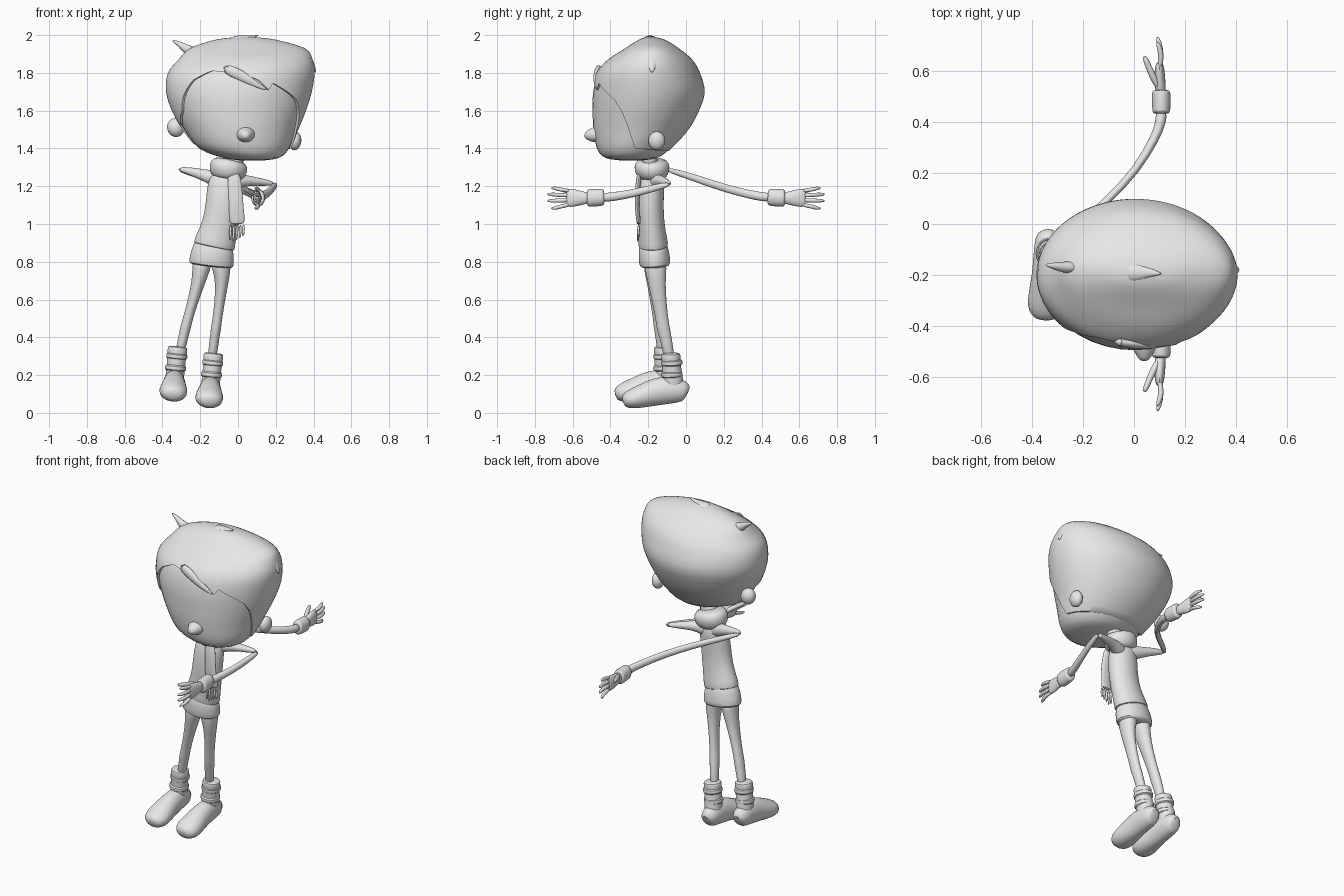
import bpy, bmesh, math
from mathutils import Vector, Matrix

grey = bpy.data.materials.new("plain_grey")
grey.diffuse_color = (0.8, 0.8, 0.8, 1)


def finish(name, bm, subsurf=0, angle=50):
    bmesh.ops.recalc_face_normals(bm, faces=bm.faces[:])
    me = bpy.data.meshes.new(name)
    bm.to_mesh(me)
    bm.free()
    me.materials.append(grey)
    for p in me.polygons:
        p.use_smooth = True
    me.set_sharp_from_angle(angle=math.radians(angle))
    ob = bpy.data.objects.new(name, me)
    bpy.context.collection.objects.link(ob)
    if subsurf:
        ob.modifiers.new("round", 'SUBSURF').levels = subsurf
        ob.modifiers["round"].render_levels = subsurf
    return ob


def skin(bm, rows, caps=True):
    """Bridge closed rows of points into a surface."""
    rows = [[bm.verts.new(p) for p in r] for r in rows]
    n = len(rows[0])
    for a, b in zip(rows, rows[1:]):
        for i in range(n):
            j = (i + 1) % n
            bm.faces.new((a[i], a[j], b[j], b[i]))
    if caps:
        bm.faces.new(rows[0])
        bm.faces.new(rows[-1])


def tube(name, rings, ref=(1, 0, 0), sides=14, subsurf=1):
    """Loft ellipses (x, y, z, radius along ref, other radius) along a path."""
    pts = [Vector(r[:3]) for r in rings]
    rows = []
    for i, r in enumerate(rings):
        t = (pts[min(i + 1, len(pts) - 1)] - pts[max(i - 1, 0)]).normalized()
        u = Vector(ref)
        u = (u - t * u.dot(t)).normalized()
        v = t.cross(u)
        rows.append([pts[i] + u * r[3] * math.cos(k * math.tau / sides)
                     + v * r[4] * math.sin(k * math.tau / sides) for k in range(sides)])
    bm = bmesh.new()
    skin(bm, rows)
    return finish(name, bm, subsurf)


def ball(name, center, size, tilt=0):
    bm = bmesh.new()
    m = Matrix.Translation(center) @ Matrix.Rotation(tilt, 4, 'Y') @ Matrix.Diagonal((*size, 1))
    bmesh.ops.create_uvsphere(bm, u_segments=20, v_segments=12, radius=1, matrix=m)
    return finish(name, bm)


# Head outline: height, left, right, front, back
OUTLINE = [(1.335, .03, .12, -.33, -.25), (1.35, -.08, .22, -.43, -.15),
           (1.40, -.21, .275, -.475, -.08), (1.5, -.29, .315, -.495, .01),
           (1.6, -.345, .355, -.50, .065), (1.7, -.375, .385, -.497, .095),
           (1.8, -.365, .40, -.47, .07), (1.87, -.31, .39, -.41, .03),
           (1.93, -.25, .35, -.32, -.04), (1.975, -.12, .2, -.25, -.11),
           (1.99, .0, .08, -.21, -.17)]


def outline(t):
    """Smooth curve through the outline rows."""
    t = max(0, min(len(OUTLINE) - 1.0001, t))
    i = int(t)
    f = t - i
    p = [OUTLINE[max(0, min(len(OUTLINE) - 1, i + k))] for k in (-1, 0, 1, 2)]
    return [b + .5 * f * (c - a + f * (2 * a - 5 * b + 4 * c - d + f * (3 * (b - c) + d - a)))
            for a, b, c, d in zip(*p)]


def head_point(t, deg, scale):
    z, l, r, f, b = outline(t)
    a = math.radians(deg)
    return Vector(((l + r) / 2 + (r - l) / 2 * scale * math.sin(a),
                   (f + b) / 2 - (b - f) / 2 * scale * math.cos(a), z))


TOP = len(OUTLINE) - 1
bm = bmesh.new()
skin(bm, [[head_point(TOP * j / 30, a, .98) for a in range(-180, 180, 9)] for j in range(31)])
finish("head", bm)

# Hair cap: lower edge follows a swept fringe (angle from the front, height)
HAIRLINE = [(-180, 1.385), (-120, 1.40), (-100, 1.43), (-86, 1.53), (-75, 1.53), (-58, 1.60),
            (-50, 1.68), (-40, 1.76), (-25, 1.81), (0, 1.80), (15, 1.76), (24, 1.71),
            (27, 1.745), (45, 1.69), (54, 1.66), (64, 1.60), (80, 1.47), (92, 1.40),
            (130, 1.39), (180, 1.385)]


def hairline_t(deg):
    for (a, za), (b, zb) in zip(HAIRLINE, HAIRLINE[1:]):
        if a <= deg <= b:
            z = za + (zb - za) * (deg - a) / (b - a)
            break
    return next(k / 200 for k in range(200 * TOP) if outline(k / 200)[0] >= z)


angles = range(-180, 180, 3)
low = [hairline_t(a) for a in angles]
rows = [[head_point(t, a, .95) for t, a in zip(low, angles)]]
for j in range(25):
    rows.append([head_point(t + (TOP - t) * j / 24, a, 1.015) for t, a in zip(low, angles)])
bm = bmesh.new()
skin(bm, rows, caps=False)
bm.verts.ensure_lookup_table()
bm.faces.new(bm.verts[-len(low):])
finish("hair", bm)

# Hair tufts
tube("left_tuft", [(-.22, -.17, 1.90, .03, .04), (-.275, -.17, 1.925, .022, .024),
                   (-.31, -.165, 1.955, .015, .015), (-.35, -.16, 1.972, .004, .004)], (0, 1, 0))
tube("crown_tuft", [(-.03, -.19, 1.96, .05, .04), (.02, -.19, 1.98, .035, .02),
                    (.06, -.19, 1.986, .018, .012), (.11, -.195, 2.0, .003, .003)], (0, 1, 0))
tube("right_tuft", [(.30, -.18, 1.91, .07, .05), (.36, -.18, 1.875, .05, .035),
                    (.395, -.18, 1.84, .025, .015), (.412, -.18, 1.80, .004, .004)], (0, 1, 0))
tube("fringe_lock", [(-.08, -.46, 1.83, .02, .03), (.02, -.475, 1.785, .018, .03),
                     (.09, -.475, 1.74, .014, .018), (.155, -.47, 1.71, .003, .004)], (0, 1, 0))

# Face features
ball("left_ear", (-.33, -.15, 1.51), (.045, .04, .05), -.3)
ball("right_ear", (.302, -.155, 1.44), (.033, .045, .05), .1)
tube("nose", [(.04, -.46, 1.475, .06, .05), (.04, -.492, 1.472, .045, .04),
              (.04, -.515, 1.47, .032, .03), (.04, -.532, 1.472, .02, .02),
              (.04, -.537, 1.473, .008, .008)])

# Neck, collar and torso
tube("neck", [(-.06, -.18, 1.22, .06, .05), (.0, -.2, 1.4, .06, .05)])
tube("collar", [(-.06, -.18, 1.235, .06, .06), (-.058, -.18, 1.25, .088, .08),
                (-.053, -.18, 1.285, .103, .095), (-.045, -.18, 1.32, .1, .093),
                (-.04, -.18, 1.345, .075, .07)], sides=20)
tube("jacket", [(-.058, -.18, 1.275, .05, .045), (-.066, -.18, 1.24, .088, .066),
                (-.072, -.185, 1.18, .094, .07), (-.078, -.19, 1.1, .094, .072),
                (-.092, -.185, 1.0, .096, .07), (-.12, -.175, .91, .108, .078),
                (-.127, -.173, .88, .114, .082), (-.128, -.173, .872, .09, .06)], sides=20)
tube("shorts", [(-.12, -.173, .91, .09, .06), (-.13, -.173, .88, .109, .079),
                (-.138, -.168, .82, .119, .084), (-.142, -.163, .782, .122, .084),
                (-.143, -.163, .774, .10, .07)], sides=20)

# Scarf end and its fringe
tube("scarf_end", [(-.025, -.245, 1.28, .035, .014), (-.015, -.256, 1.2, .038, .014),
                   (-.01, -.262, 1.1, .04, .012), (-.005, -.252, 1.03, .042, .012),
                   (-.004, -.25, .995, .042, .012)], sides=12)
for i in range(5):
    x = -.038 + i * .017
    z = .9 + .012 * abs(i - 1)
    tube("scarf_fringe", [(x, -.25, 1.0, .008, .008), (x - .002, -.252, .95, .008, .008),
                          (x - .004, -.255, z, .004, .004)], sides=8)

# Arms: one reaches back, one reaches forward, each with a sharp outer bend
tube("left_shoulder", [(-.06, -.17, 1.225, .06, .05), (-.14, -.15, 1.245, .038, .035),
                       (-.22, -.125, 1.272, .026, .025), (-.318, -.1, 1.293, .013, .013)], (0, 0, 1))
tube("left_arm", [(-.32, -.105, 1.29, .013, .013), (-.22, -.01, 1.262, .018, .016),
                  (-.11, .085, 1.23, .02, .016), (.01, .21, 1.188, .022, .016),
                  (.085, .34, 1.155, .023, .019), (.106, .40, 1.145, .024, .021),
                  (.108, .45, 1.14, .025, .024)], (0, 0, 1))
tube("right_shoulder", [(-.06, -.17, 1.215, .06, .05), (.02, -.15, 1.232, .034, .035),
                        (.10, -.115, 1.225, .022, .025), (.198, -.085, 1.213, .013, .013)], (0, 0, 1))
tube("right_arm", [(.2, -.08, 1.213, .013, .013), (.185, -.17, 1.19, .02, .016),
                   (.155, -.29, 1.16, .022, .018), (.122, -.39, 1.143, .024, .02),
                   (.11, -.45, 1.14, .025, .024)], (0, 0, 1))

# Hands, mirrored front to back
for side, s in (("left", 1), ("right", -1)):
    tube(side + "_cuff", [(.107, s * .432, 1.142, .034, .028), (.107, s * .436, 1.142, .047, .037),
                          (.107, s * .48, 1.139, .047, .037), (.106, s * .52, 1.137, .05, .039),
                          (.106, s * .526, 1.137, .034, .028)], (0, 0, 1))
    tube(side + "_palm", [(.105, s * .50, 1.138, .026, .02), (.103, s * .54, 1.137, .034, .022),
                          (.1, s * .59, 1.138, .048, .022), (.1, s * .625, 1.138, .05, .016),
                          (.1, s * .635, 1.138, .04, .01)], (0, 0, 1))
    for name, z0, z1, y1 in (("index", 1.174, 1.19, .715), ("middle", 1.15, 1.157, .735),
                             ("ring", 1.126, 1.123, .735), ("little", 1.103, 1.083, .715)):
        zm = (z0 + z1) / 2
        tube(f"{side}_{name}_finger", [(.1, s * .61, z0, .011, .012), (.108, s * .665, zm, .012, .012),
                                       (.098, s * (y1 - .02), z1, .011, .011),
                                       (.09, s * y1, z1, .005, .005)], (0, 0, 1), 8)
    tube(side + "_thumb", [(.1, s * .53, 1.15, .016, .014), (.075, s * .575, 1.165, .016, .015),
                           (.058, s * .615, 1.172, .014, .013), (.044, s * .648, 1.178, .013, .012),
                           (.04, s * .658, 1.18, .005, .005)], (0, 0, 1), 8)

# Legs
tube("left_leg", [(-.185, -.165, .83, .06, .06), (-.195, -.165, .76, .048, .06),
                  (-.21, -.16, .69, .036, .048), (-.242, -.15, .58, .028, .038),
                  (-.268, -.14, .49, .027, .034), (-.277, -.137, .455, .029, .036),
                  (-.29, -.13, .40, .026, .031), (-.315, -.12, .29, .026, .03)])
tube("right_leg", [(-.1, -.165, .83, .06, .06), (-.085, -.16, .76, .05, .06),
                   (-.085, -.155, .69, .035, .047), (-.098, -.14, .58, .027, .038),
                   (-.112, -.125, .48, .026, .034), (-.117, -.12, .445, .028, .036),
                   (-.125, -.105, .39, .025, .031), (-.14, -.085, .27, .026, .03)])

# Boots: foot, shaft and two straps, leaning sideways
FOOT = [(.01, .10, .03, .035), (-.005, .11, .05, .058), (-.08, .12, .058, .078),
        (-.16, .108, .062, .076), (-.23, .085, .075, .064), (-.285, .07, .078, .055),
        (-.32, .06, .06, .042), (-.335, .055, .03, .022)]
for side, pos in (("left", (-.35, -.04, .04)), ("right", (-.16, 0, .005))):
    parts = [tube(side + "_foot", [(0, y, z, w, h) for y, z, w, h in FOOT]),
             tube(side + "_boot_shaft", [(0, -.06, .08, .05, .055), (0, -.07, .17, .051, .058),
                                         (0, -.077, .24, .05, .05), (0, -.08, .295, .054, .052),
                                         (0, -.08, .31, .054, .052), (0, -.08, .315, .035, .035)])]
    for z in (.2, .262):
        parts.append(tube(side + "_strap", [(0, -.075, z - .018, .048, .046), (0, -.075, z - .013, .058, .06),
                                            (0, -.077, z + .013, .058, .06), (0, -.077, z + .018, .048, .046)]))
    for ob in parts:
        ob.location = pos
        ob.rotation_euler.y = .1
